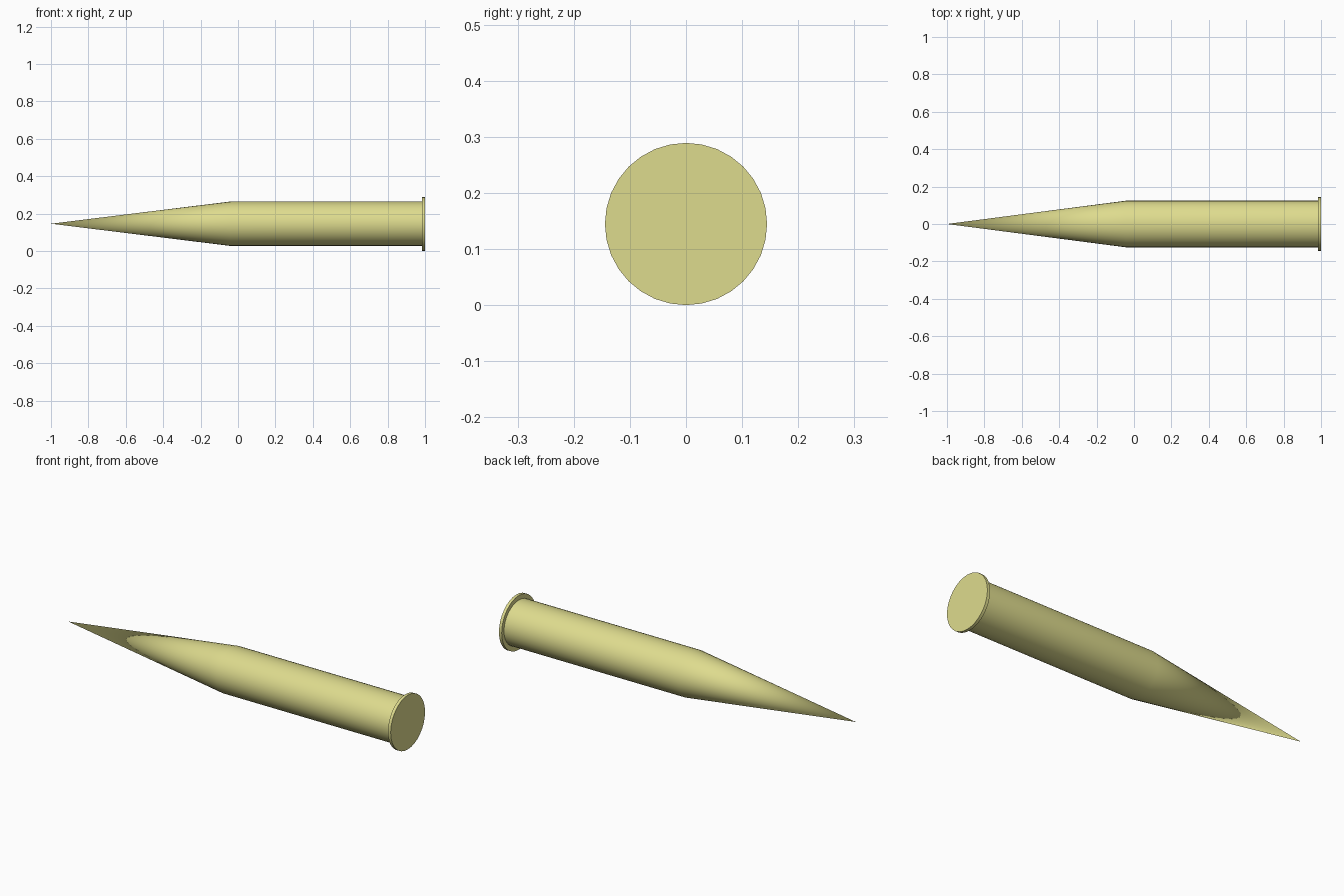
import bpy, bmesh, math
from mathutils import Vector

if "Cube" in bpy.data.objects:
    bpy.data.objects.remove(bpy.data.objects["Cube"])

SIDES = 32
mat = bpy.data.materials.new("brass")
mat.diffuse_color = (0.73, 0.71, 0.27, 1)
mat.use_nodes = True
mat.node_tree.nodes["Principled BSDF"].inputs["Base Color"].default_value = mat.diffuse_color


def lathe(name, profile, centre_z, squash=1.0):
    """Closed solid turned about the x axis; profile is (x, radius), radius 0 is a point."""
    bm = bmesh.new()
    rings = []
    for x, r in profile:
        if r == 0:
            rings.append([bm.verts.new((x, 0, centre_z))])
            continue
        angles = [2 * math.pi * i / SIDES for i in range(SIDES)]
        rings.append([bm.verts.new((x, r * math.cos(a), centre_z + squash * r * math.sin(a)))
                      for a in angles])
    for a, b in zip(rings, rings[1:]):
        for i in range(SIDES):
            j = (i + 1) % SIDES
            if len(a) == 1:
                bm.faces.new((a[0], b[j], b[i]))
            else:
                bm.faces.new((a[i], a[j], b[j], b[i]))
    for ring in (rings[0], rings[-1]):
        if len(ring) > 1:
            bm.faces.new(ring)
    bmesh.ops.recalc_face_normals(bm, faces=bm.faces)
    mesh = bpy.data.meshes.new(name)
    bm.to_mesh(mesh)
    bm.free()
    mesh.materials.append(mat)
    obj = bpy.data.objects.new(name, mesh)
    bpy.context.collection.objects.link(obj)
    bpy.ops.object.select_all(action='DESELECT')
    obj.select_set(True)
    bpy.context.view_layer.objects.active = obj
    bpy.ops.object.shade_smooth_by_angle(angle=math.radians(30))
    return obj


# Slightly flattened shaft with its long pointed tip
lathe("pointed_shaft", [(-1, 0), (-0.04, 0.125), (0.984, 0.125)], 0.146, 0.95)

# Thin round end flange
lathe("end_flange", [(0.984, 0.1445), (1.0, 0.1445)], 0.1445)
